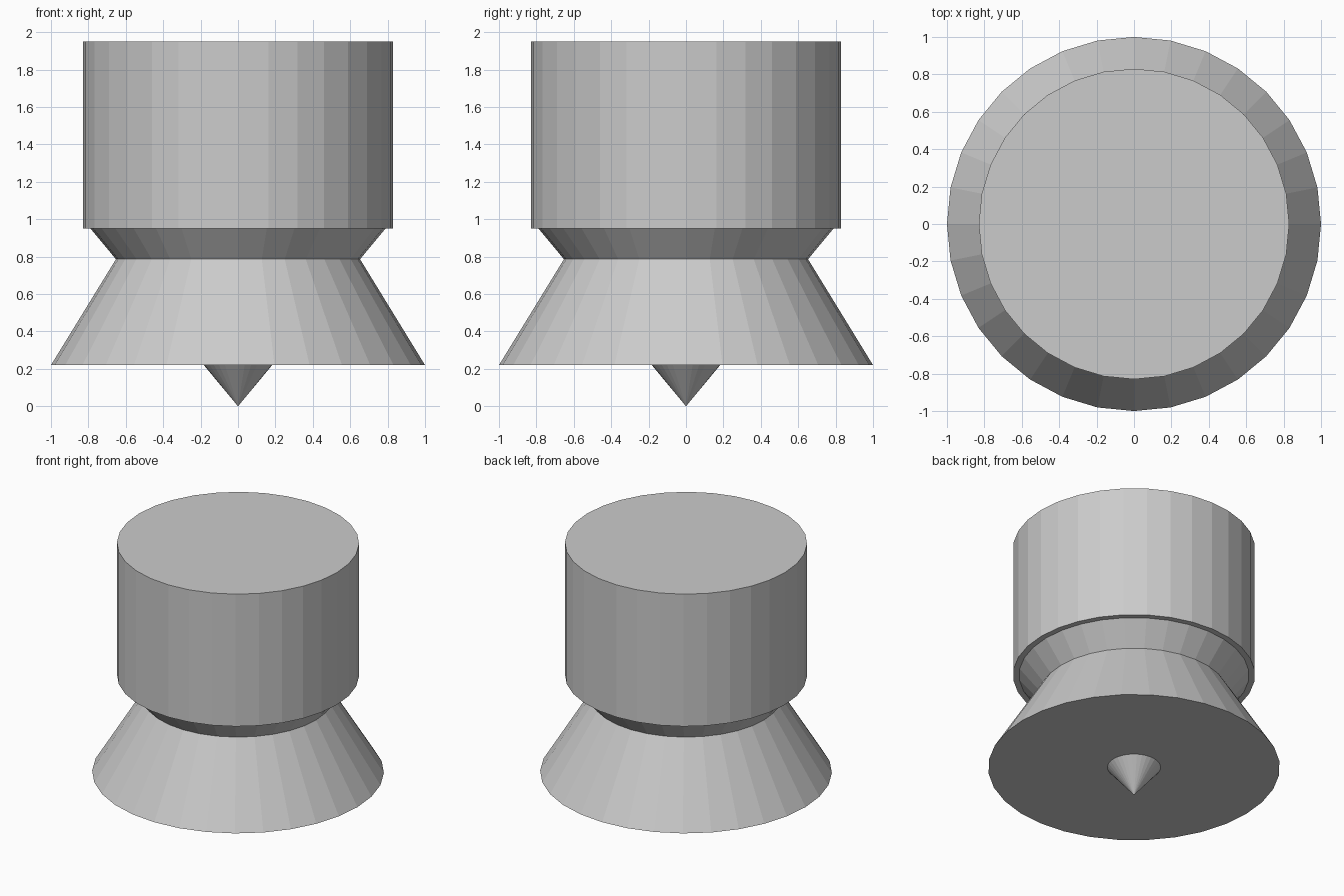
import bpy

if "Cube" in bpy.data.objects:
    bpy.data.objects.remove(bpy.data.objects["Cube"])


def frustum(name, r_bottom, r_top, z_bottom, z_top):
    """Flat-shaded 32-sided cone or cylinder spanning two heights."""
    bpy.ops.mesh.primitive_cone_add(
        vertices=32, radius1=r_bottom, radius2=r_top,
        depth=z_top - z_bottom, location=(0, 0, (z_bottom + z_top) / 2))
    bpy.context.object.name = name


# Inverted cone: its tip pokes out below, its rim disappears into the cylinder
frustum("tip_cone", 0, 0.83, 0, 1.0)

# Wide flared skirt, its apex hidden inside the cylinder
frustum("skirt_cone", 1.0, 0, 0.22, 1.85)

# Large cap cylinder
frustum("cap_cylinder", 0.83, 0.83, 0.95, 1.95)
